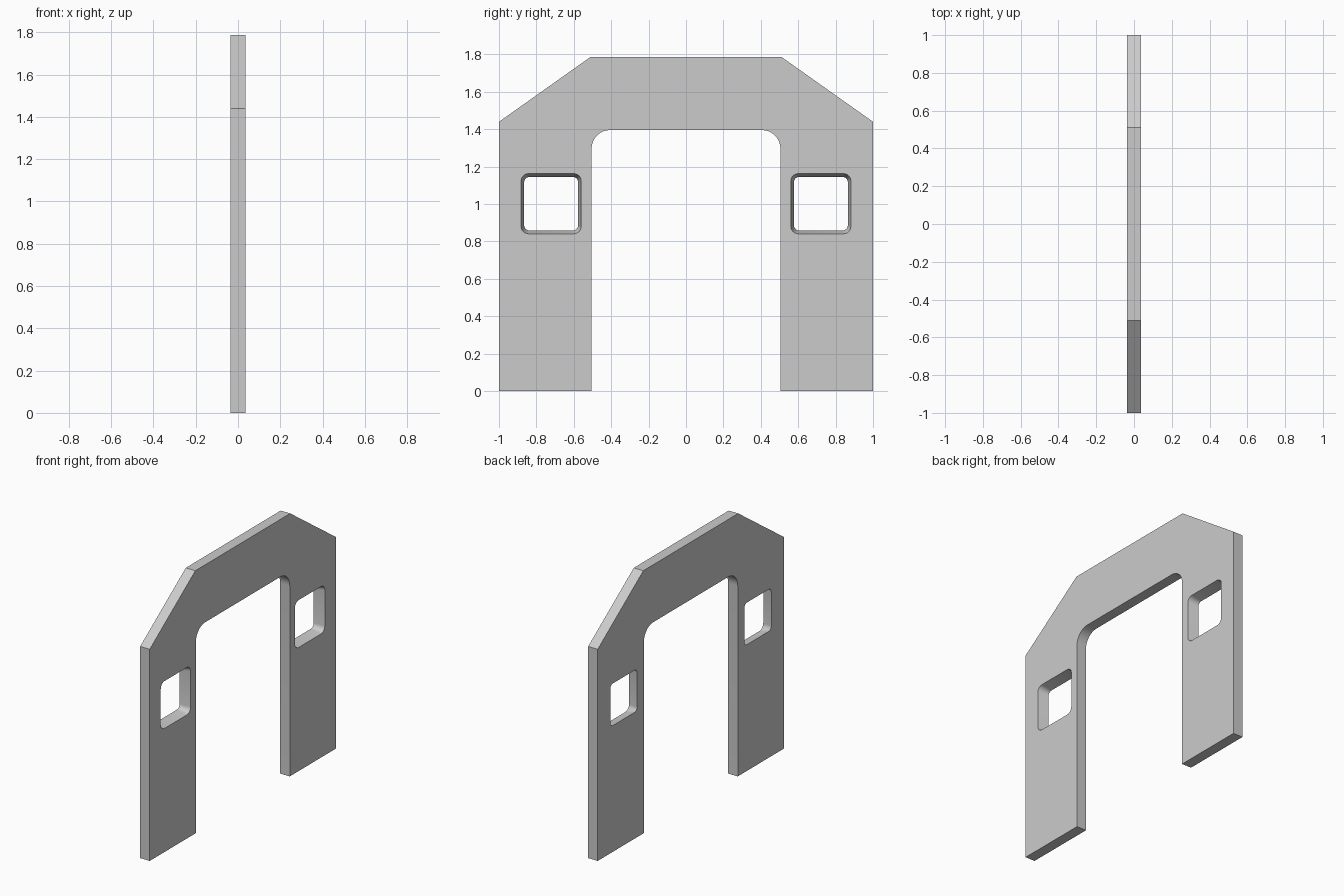
import bpy, bmesh
from math import sin, cos, pi, radians

if "Cube" in bpy.data.objects:
    bpy.data.objects.remove(bpy.data.objects["Cube"])

T = 0.036  # half thickness


def arc(cy, cz, r, a0, a1, n=8):
    return [(cy + r * cos(radians(a0 + (a1 - a0) * i / n)),
             cz + r * sin(radians(a0 + (a1 - a0) * i / n))) for i in range(n + 1)]


def rounded_rect(cy, cz, hy, hz, r):
    pts = []
    for sy, sz, a in ((1, 1, 0), (-1, 1, 90), (-1, -1, 180), (1, -1, 270)):
        pts += arc(cy + sy * (hy - r), cz + sz * (hz - r), r, a, a + 90, 6)
    return pts


def loft(name, back, front, t):
    """Solid between two (y, z) loops at x = -t and x = +t."""
    bm = bmesh.new()
    a = [bm.verts.new((-t, y, z)) for y, z in back]
    b = [bm.verts.new((t, y, z)) for y, z in front]
    n = len(a)
    bm.faces.new(a[::-1])
    bm.faces.new(b)
    for i in range(n):
        j = (i + 1) % n
        bm.faces.new((a[i], a[j], b[j], b[i]))
    bmesh.ops.recalc_face_normals(bm, faces=bm.faces)
    me = bpy.data.meshes.new(name)
    bm.to_mesh(me)
    bm.free()
    ob = bpy.data.objects.new(name, me)
    bpy.context.collection.objects.link(ob)
    return ob


# Wall panel with sloped shoulders and a round-cornered doorway
half = [(0.51, 1.787), (1, 1.44), (1, 0), (0.505, 0)] + arc(0.405, 1.296, 0.1, 0, 90)
outline = half + [(-y, z) for y, z in reversed(half)]
wall = loft("wall_panel", outline, outline, T)

# Tapered window openings, wider on the +x face
for side, name in ((1, "window_cutter_a"), (-1, "window_cutter_b")):
    cy, cz = side * 0.721, 1.002
    cutter = loft(name, rounded_rect(cy, cz, 0.136, 0.134, 0.022),
                  rounded_rect(cy, cz, 0.169, 0.170, 0.046), 2 * T)
    cutter.hide_render = True
    bpy.context.view_layer.objects.active = wall
    mod = wall.modifiers.new("window", 'BOOLEAN')
    mod.operation = 'DIFFERENCE'
    mod.solver = 'EXACT'
    mod.object = cutter
    bpy.ops.object.modifier_apply(modifier=mod.name)
    bpy.data.objects.remove(cutter)

# Smooth rounded corners, crisp edges elsewhere
bpy.ops.object.select_all(action='DESELECT')
wall.select_set(True)
bpy.context.view_layer.objects.active = wall
bpy.ops.object.shade_smooth_by_angle(angle=radians(30))
